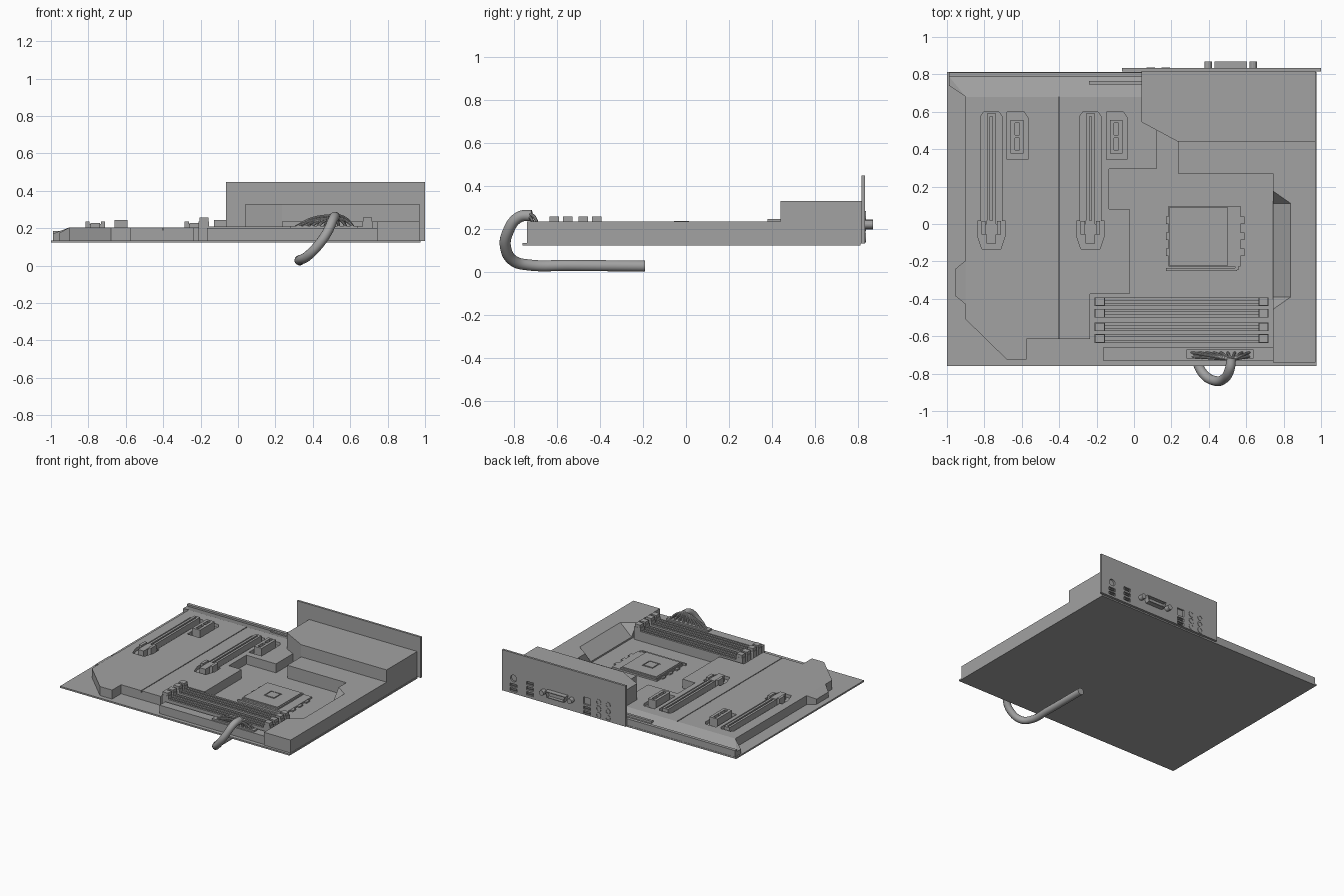
import bpy, bmesh, math
from mathutils import Vector

if "Cube" in bpy.data.objects:
    bpy.data.objects.remove(bpy.data.objects["Cube"])


def finish(name, bm):
    bmesh.ops.recalc_face_normals(bm, faces=bm.faces)
    me = bpy.data.meshes.new(name)
    bm.to_mesh(me)
    bm.free()
    ob = bpy.data.objects.new(name, me)
    bpy.context.collection.objects.link(ob)
    return ob


def add_prism(bm, pts, a, b, axis='z'):
    place = (lambda p, h: (p[0], p[1], h)) if axis == 'z' else (lambda p, h: (p[0], h, p[1]))
    lo = [bm.verts.new(place(p, a)) for p in pts]
    hi = [bm.verts.new(place(p, b)) for p in pts]
    bm.faces.new(lo[::-1])
    bm.faces.new(hi)
    n = len(pts)
    for i in range(n):
        bm.faces.new((lo[i], lo[(i + 1) % n], hi[(i + 1) % n], hi[i]))


def prism(name, pts, a, b, axis='z'):
    bm = bmesh.new()
    add_prism(bm, pts, a, b, axis)
    return finish(name, bm)


def boxes(name, items):
    bm = bmesh.new()
    for x0, x1, y0, y1, z0, z1 in items:
        add_prism(bm, [(x0, y0), (x1, y0), (x1, y1), (x0, y1)], z0, z1)
    return finish(name, bm)


def hull(name, pts):
    bm = bmesh.new()
    for p in pts:
        bm.verts.new(p)
    bmesh.ops.convex_hull(bm, input=bm.verts)
    return finish(name, bm)


def circle(x, z, r, n=16):
    return [(x + r * math.cos(2 * math.pi * i / n), z + r * math.sin(2 * math.pi * i / n)) for i in range(n)]


def cut(ob, cutters):
    for c in cutters:
        m = ob.modifiers.new("cut", 'BOOLEAN')
        m.operation, m.object, m.solver = 'DIFFERENCE', c, 'EXACT'
        bpy.context.view_layer.objects.active = ob
        bpy.ops.object.modifier_apply(modifier=m.name)
        bpy.data.objects.remove(c)


def tube(name, paths, r, res):
    cu = bpy.data.curves.new(name, 'CURVE')
    cu.dimensions = '3D'
    cu.bevel_depth, cu.bevel_resolution, cu.resolution_u = r, res, 10
    cu.use_fill_caps = True
    for path in paths:
        sp = cu.splines.new('BEZIER')
        sp.bezier_points.add(len(path) - 1)
        for bp, p in zip(sp.bezier_points, path):
            bp.co = p
            bp.handle_left_type = bp.handle_right_type = 'AUTO'
    ob = bpy.data.objects.new(name, cu)
    bpy.context.collection.objects.link(ob)
    bpy.ops.object.select_all(action='DESELECT')
    ob.select_set(True)
    bpy.context.view_layer.objects.active = ob
    bpy.ops.object.convert(target='MESH')
    bpy.ops.object.shade_smooth_by_angle(angle=math.radians(40))


# circuit board
B = 0.135
boxes("circuit_board", [(-1, 0.975, -0.76, 0.812, 0.123, B)])

# armour cover over the left side, with recesses for the slots
cover = prism("armour_cover", [
    (-.9, .68), (.12, .68), (.12, .295), (-.135, .295), (-.135, .08), (-.025, .08),
    (-.025, -.375), (-.235, -.375), (-.235, -.615), (-.575, -.615), (-.575, -.725),
    (-.68, -.725), (-.9, -.51)], B - .002, .205)
SLOTS = (-.763, -.233)
cutters = []
for cx in SLOTS:
    half = [(.04, .6), (.056, .577), (.056, .016), (.075, .016), (.075, -.06), (.05, -.135)]
    outline = [(cx + x, y) for x, y in half] + [(cx - x, y) for x, y in half[::-1]]
    cutters.append(prism("slot_recess", outline, .18, .3))
    sx = cx + .14
    cutters.append(prism("small_recess", [(sx - .055, .6), (sx + .035, .6), (sx + .055, .57),
                                          (sx + .055, .345), (sx - .055, .345)], .18, .3))
cutters.append(boxes("seam", [(-.403, -.397, -.9, .7, .19, .3)]))
cut(cover, cutters)
hull("cover_side_bulge", [(x, y, z) for x, y, h in (
    (-.9, -.43, .205), (-.955, -.385, .175), (-.955, -.24, .175), (-.9, -.195, .205))
    for z in (B - .002, h)])

# sloped back strip of the cover and its rim
hull("cover_back_slope", [(x, y, z) for x, y, h in (
    (-.99, .79, .17), (-.99, .74, .17), (-.9, .68, .205), (.06, .68, .205), (.06, .79, .17))
    for z in (B - .002, h)])
boxes("cover_back_rim", [(-.99, .05, .785, .81, B, .185), (-.24, .05, .745, .765, B, .195)])

# expansion slots
for i, cx in enumerate(SLOTS):
    boxes(f"long_slot_{i}", [
        (cx - .024, cx + .024, .015, .585, .16, .2),
        (cx - .024, cx - .006, .015, .585, .2, .225), (cx + .006, cx + .024, .015, .585, .2, .225),
        (cx - .024, cx + .024, .575, .59, .16, .225),
        (cx - .052, cx + .052, -.055, .0, .16, .222),
        (cx - .052, cx - .03, -.055, .015, .16, .237), (cx + .03, cx + .052, -.055, .015, .16, .237),
        (cx - .025, cx + .025, -.105, .018, .16, .228)])
    sx = cx + .138
    small = boxes(f"small_slot_{i}", [(sx - .034, sx + .034, .378, .555, .16, .245)])
    cut(small, [boxes("hole", [(sx - .012, sx + .012, a, a + .065, .21, .3) for a in (.395, .475)])])

# memory slots with latches at both ends
for i, y in enumerate((-.415, -.477, -.55, -.612)):
    items = [(-.17, .68, y - .023, y + .023, B, .19)]
    for s in (-1, 1):
        a, b = sorted((y + s * .007, y + s * .023))
        items.append((-.17, .68, a, b, .19, .21))
    for x0, x1 in ((-.21, -.155), (.665, .72)):
        items.append((x0, x1, y - .023, y + .023, B, .235))
        items.append((x0 + .004, x1 - .004, y - .022, y + .022, .235, .257))
    boxes(f"memory_slot_{i}", items)

# front strip and power connector
boxes("front_strip", [(-.165, .742, -.73, -.66, B, .2)])
boxes("power_connector", [(.28, .64, -.72, -.672, B, .212)])

# processor socket
socket = [(.185, .57, -.228, .095, B, .147)]
socket += [(.17, .59, y - .02, y + .02, B, .145) for y in (.02, -.065, -.15)]
boxes("processor_socket", socket)
boxes("processor_lid", [(.19, .5, -.225, .09, .147, .158)])
frame = boxes("processor_frame", [(.2, .49, -.215, .08, .157, .162)])
cut(frame, [boxes("frame_hole", [(.297, .393, -.113, -.017, .15, .2)])])
boxes("processor_die", [(.307, .383, -.103, -.027, .157, .165)])
boxes("socket_lever", [(.17, .55, -.25, -.236, B, .15), (.54, .56, -.245, -.222, B, .15)])

# right hand heatsink with sloped pocket, and the tall block behind the ports
sink = prism("side_heatsink", [(.235, .46), (.235, .27), (.742, .27), (.742, -.74), (.97, -.74), (.97, .46)],
             B - .002, .235)
cut(sink, [hull("pocket", [(.84, .11, .237), (.84, -.39, .237), (.74, .18, .237), (.74, -.46, .237),
                           (.74, .11, .145), (.74, -.39, .145), (.72, .18, .237), (.72, -.46, .237),
                           (.72, .11, .145), (.72, -.39, .145)])])
prism("port_housing", [(.04, .818), (.04, .545), (.235, .44), (.97, .44), (.97, .818)], B - .002, .33)

# back plate with recessed ports
plate = boxes("back_plate", [(-.065, 1, .816, .833, B - .003, .448)])
holes = bmesh.new()


def port(x, z, w, h):
    add_prism(holes, [(x - w, z - h), (x + w, z - h), (x + w, z + h), (x - w, z + h)], .82, .85, 'y')


for z in (.16, .195):
    port(.9, z, .03, .012)
for z in (.165, .205, .245):
    port(.76, z, .03, .013)
for z in (.15, .185):
    port(.27, z, .03, .012)
port(.27, .24, .03, .028)
add_prism(holes, circle(.9, .25, .026), .82, .85, 'y')
cut(plate, [finish("port_holes", holes)])
boxes("port_tongues", [(x - .02, x + .02, .818, .832, z - .004, z + .004) for x, z in (
    (.9, .16), (.9, .195), (.76, .165), (.76, .205), (.76, .245), (.27, .15), (.27, .185))])

# audio jacks
for i, (x, z) in enumerate([(x, z) for x in (.17, .09) for z in (.16, .21, .26)]):
    jack = prism(f"audio_jack_{i}", circle(x, z, .023), .82, .836, 'y')
    cut(jack, [prism("bore", circle(x, z, .014), .825, .86, 'y')])

# video port with two screw posts
video = prism("video_port", [(.445, .196), (.59, .196), (.605, .244), (.43, .244)], .82, .87, 'y')
cut(video, [prism("video_hole", [(.451, .202), (.584, .202), (.597, .238), (.438, .238)], .845, .9, 'y')])
for i, x in enumerate((.396, .637)):
    prism(f"screw_post_{i}", circle(x, .22, .02, 12), .82, .87, 'y')

# power cable: a fan of wires gathered into one thick cable under the board
joint = Vector((.52, -.725, .262))
wires = []
for row, y in enumerate((-.685, -.708)):
    for k in range(9):
        x = .295 + k * .041
        start = Vector((x, y, .2))
        mid = start.lerp(joint, .45)
        mid.z = .252 - .012 * row
        wires.append([start, mid, joint + Vector(((k - 4) * .003, 0, .008 - .016 * row))])
tube("power_wires", wires, .0075, 2)
tube("power_cable", [[(.52, -.715, .262), (.512, -.775, .255), (.478, -.83, .18), (.43, -.838, .11),
                      (.37, -.8, .05), (.337, -.73, .032), (.33, -.55, .03), (.33, -.19, .027)]], .026, 6)

# dark grey finish on every part
dark = bpy.data.materials.new("dark_grey")
dark.diffuse_color = (.36, .36, .36, 1)
dark.use_nodes = True
dark.node_tree.nodes["Principled BSDF"].inputs["Base Color"].default_value = dark.diffuse_color
for ob in bpy.context.scene.objects:
    ob.data.materials.clear()
    ob.data.materials.append(dark)
